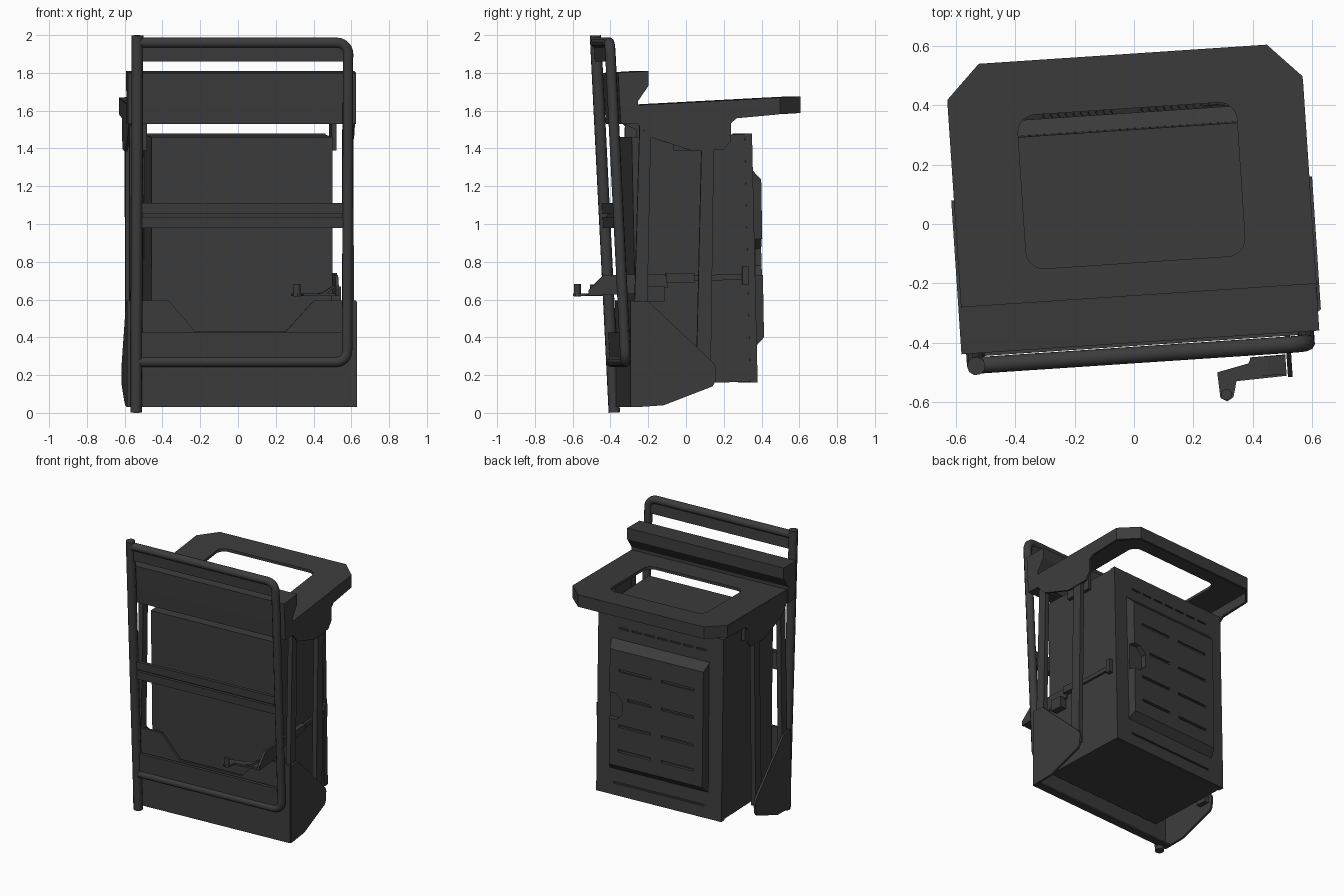
import bpy, bmesh, math
from mathutils import Matrix, Vector

if "Cube" in bpy.data.objects:
    bpy.data.objects.remove(bpy.data.objects["Cube"])

YAW = Matrix.Rotation(math.radians(3.8), 4, 'Z')   # whole model stands slightly turned
mat = bpy.data.materials.new("dark_grey")
mat.diffuse_color = (0.045, 0.045, 0.045, 1)
mat.use_nodes = True
mat.node_tree.nodes["Principled BSDF"].inputs["Base Color"].default_value = mat.diffuse_color


def finish(ob):
    ob.matrix_world = YAW
    ob.data.materials.append(mat)
    return ob


def prism(name, pts, a, b, axis, warp=None):
    """Extrude a 2D profile from a to b along an axis; warp bends the result."""
    def place(p, t):
        co = {'x': (t, p[0], p[1]), 'y': (p[0], t, p[1]), 'z': (p[0], p[1], t)}[axis]
        return warp(*co) if warp else co
    bm = bmesh.new()
    lo = [bm.verts.new(place(p, a)) for p in pts]
    hi = [bm.verts.new(place(p, b)) for p in pts]
    bm.faces.new(lo)
    bm.faces.new(hi)
    for i in range(len(pts)):
        j = (i + 1) % len(pts)
        bm.faces.new((lo[i], lo[j], hi[j], hi[i]))
    bmesh.ops.recalc_face_normals(bm, faces=bm.faces)
    me = bpy.data.meshes.new(name)
    bm.to_mesh(me)
    bm.free()
    ob = bpy.data.objects.new(name, me)
    bpy.context.collection.objects.link(ob)
    return finish(ob)


def box(name, x, y, z, warp=None):
    return prism(name, [(x[0], y[0]), (x[1], y[0]), (x[1], y[1]), (x[0], y[1])],
                 z[0], z[1], 'z', warp)


def activate(ob):
    bpy.ops.object.select_all(action='DESELECT')
    ob.select_set(True)
    bpy.context.view_layer.objects.active = ob


def cut(ob, cutter):
    cutter.hide_render = True
    bpy.context.view_layer.update()
    m = ob.modifiers.new("cut", 'BOOLEAN')
    m.operation, m.object, m.solver = 'DIFFERENCE', cutter, 'EXACT'
    activate(ob)
    bpy.ops.object.modifier_apply(modifier="cut")
    bpy.data.objects.remove(cutter)


def tube(name, pts, r):
    cu = bpy.data.curves.new(name, 'CURVE')
    cu.dimensions, cu.bevel_depth, cu.bevel_resolution, cu.use_fill_caps = '3D', r, 3, True
    sp = cu.splines.new('POLY')
    sp.points.add(len(pts) - 1)
    for p, co in zip(sp.points, pts):
        p.co = (*co, 1)
    ob = bpy.data.objects.new(name, cu)
    bpy.context.collection.objects.link(ob)
    activate(ob)
    bpy.ops.object.convert(target='MESH')
    ob = finish(bpy.context.object)
    bpy.ops.object.shade_smooth_by_angle(angle=math.radians(40))
    return ob


def arc(cx, cy, r, a0, a1, n=6):
    return [(cx + r * math.cos(math.radians(a0 + (a1 - a0) * i / n)),
             cy + r * math.sin(math.radians(a0 + (a1 - a0) * i / n))) for i in range(n + 1)]


def lean(x, y, z):      # frame plane leaning forwards with height
    return (x, y - 0.343 - 0.05 * z, z)


def slope(x, y, z):     # table plane rising to the back
    return (x, y, z + 1.645 + 0.053 * y)


# Leaning tube frame: full-height pole and a rounded hoop
tube("frame_pole", [lean(-0.563, 0, 0.002), lean(-0.563, 0, 1.998)], 0.031)
hoop = [(-0.563, 1.96)] + arc(0.495, 1.9, 0.06, 90, 0) + arc(0.495, 0.33, 0.06, 0, -90) + [(-0.563, 0.27)]
tube("frame_hoop", [lean(x, 0, z) for x, z in hoop], 0.028)

# Flat cross bars of the frame
for name, z in (("top_bar", (1.86, 1.95)), ("upper_mid_bar", (1.052, 1.11)),
                ("lower_mid_bar", (0.98, 1.038)), ("bottom_bar", (0.29, 0.425))):
    box(name, (-0.555, 0.545), (-0.012, 0.012), z, lean)
box("mid_bar_backing", (-0.555, 0.545), (0.008, 0.016), (0.99, 1.1), lean)

# Header beam
prism("header_beam", [(-0.4, 1.8), (-0.24, 1.81), (-0.24, 1.73), (-0.295, 1.65), (-0.295, 1.53),
                      (-0.385, 1.53), (-0.392, 1.64)], -0.61, 0.6, 'x')

# Table: chamfered slab, hollow underneath, with a rounded opening
table = prism("table_top", [(-0.6, -0.3), (0.6, -0.3), (0.6, 0.46), (0.487, 0.574),
                            (-0.487, 0.574), (-0.6, 0.46)], -0.088, 0, 'z', slope)
cut(table, prism("pocket", [(-0.585, -0.28), (0.585, -0.28), (0.585, 0.452), (0.48, 0.559),
                            (-0.48, 0.559), (-0.585, 0.452)], -0.2, -0.02, 'z', slope))
hole = (arc(0.31, 0.33, 0.06, 0, 90) + arc(-0.31, 0.33, 0.06, 90, 180)
        + arc(-0.31, -0.07, 0.06, 180, 270) + arc(0.31, -0.07, 0.06, 270, 360))
cut(table, prism("opening", hole, -0.3, 0.1, 'z', slope))

# Container body
prism("container_body", [(-0.32, 1.46), (0.28, 1.474), (0.31, 0.165), (-0.292, 0.15)], -0.48, 0.48, 'x')
rear = prism("rear_frame", [(0.279, 1.478), (0.318, 1.479), (0.348, 0.16), (0.309, 0.16)],
             -0.484, 0.484, 'x')
for z, n in ((1.37, 7), (0.25, 1)):       # seam lines above and below the door
    w = 0.7 / n
    for i in range(n):
        x = -0.35 + w * i
        y = 0.318 + (1.479 - z) * 0.0227
        cut(rear, box("seam", (x, x + w * (0.75 if n > 1 else 1)), (y - 0.01, y + 0.02), (z - 0.006, z + 0.006)))

# Raised rear door with bevelled edges, handle notch and slots
door = prism("rear_door", [(0.3, 1.29), (0.322, 1.29), (0.375, 1.235), (0.39, 0.4), (0.343, 0.35),
                           (0.32, 0.35)], -0.38, 0.38, 'x',
             lambda x, y, z: (x * (0.95 if y > 0.36 else 1), y, z))
cut(door, prism("notch", [(0.45, 0.92), (0.31, 0.92), (0.26, 0.87), (0.26, 0.78), (0.31, 0.73),
                          (0.45, 0.73)], 0.345, 0.45, 'y'))
for z in (1.09, 0.89, 0.69, 0.51):
    for s in (-1, 1):
        outer = 0.22 if (s > 0 and z in (0.89,)) else 0.29
        x = sorted((s * 0.04, s * outer))
        cut(door, box("slot", x, (0.366, 0.42), (z - 0.009, z + 0.009)))

for s, side in ((-1, "left"), (1, "right")):
    def pair(a, b):
        return min(s * a, s * b), max(s * a, s * b)

    # Side skirt of the table
    prism(side + "_table_skirt", [(-0.295, 1.629), (-0.295, 1.53), (-0.23, 1.46), (0, 1.385), (0.16, 1.395),
                                  (0.2, 1.44), (0.2, 1.535), (0.23, 1.56), (0.45, 1.58), (0.45, 1.665)],
          *pair(0.586, 0.601), 'x')
    # Hanging bracket inside the skirt
    box(side + "_bracket", pair(0.49, 0.515), (-0.1, 0.1), (1.39, 1.625))
    # Upright posts
    prism(side + "_front_post", [(-0.285, 1.53), (-0.225, 1.5), (-0.25, 0.3), (-0.32, 0.3)],
          *pair(0.56, 0.594), 'x')
    prism(side + "_rear_post", [(0.045, 1.5), (0.11, 1.5), (0.092, 0.2), (0.015, 0.2)],
          *pair(0.56, 0.594), 'x')
    # Side plate of the lower tray
    prism(side + "_tray_side", [(-0.33, 0.03), (-0.33, 0.59), (-0.24, 0.59), (0.11, 0.26), (0.12, 0.235),
                                (0.115, 0.165), (0.1, 0.14), (-0.16, 0.04), (-0.31, 0.03)],
          *pair(0.595, 0.61), 'x')

# Front plate and bottom lip of the lower tray
prism("tray_front", [(-0.61, 0.03), (0.605, 0.03), (0.605, 0.595), (0.38, 0.595), (0.23, 0.43),
                     (-0.25, 0.43), (-0.39, 0.595), (-0.61, 0.595)], -0.335, -0.318, 'y')
box("tray_lip", (-0.605, 0.6), (-0.33, -0.28), (0.03, 0.042))

# Pedal: flat arm with pin, ramp, side lever and linkage rod
prism("pedal_arm", [(0.247, -0.518), (0.354, -0.495), (0.365, -0.475), (0.48, -0.473), (0.48, -0.545),
                    (0.31, -0.552), (0.296, -0.605), (0.274, -0.618), (0.252, -0.605)], 0.618, 0.631, 'z')
tube("pedal_pin", [(0.273, -0.595, 0.615), (0.273, -0.595, 0.683)], 0.019)
prism("pedal_ramp", [(0.36, 0.628), (0.42, 0.64), (0.48, 0.68), (0.48, 0.665), (0.43, 0.628)],
      -0.54, -0.475, 'y')
prism("side_lever", [(-0.55, 0.62), (-0.55, 0.65), (-0.47, 0.73), (-0.15, 0.735), (-0.13, 0.715), (-0.13, 0.66),
                     (-0.24, 0.66), (-0.3, 0.63)], 0.484, 0.5, 'x')
prism("linkage_rod", [(-0.15, 0.695), (-0.15, 0.725), (0.28, 0.735), (0.28, 0.705)], 0.484, 0.5, 'x')
box("linkage_plate", (0.48, 0.53), (-0.24, -0.15), (0.59, 0.67))
box("linkage_guide", (0.48, 0.515), (-0.14, 0.01), (0.69, 0.74))
box("linkage_end", (0.48, 0.51), (0.265, 0.3), (0.68, 0.775))
